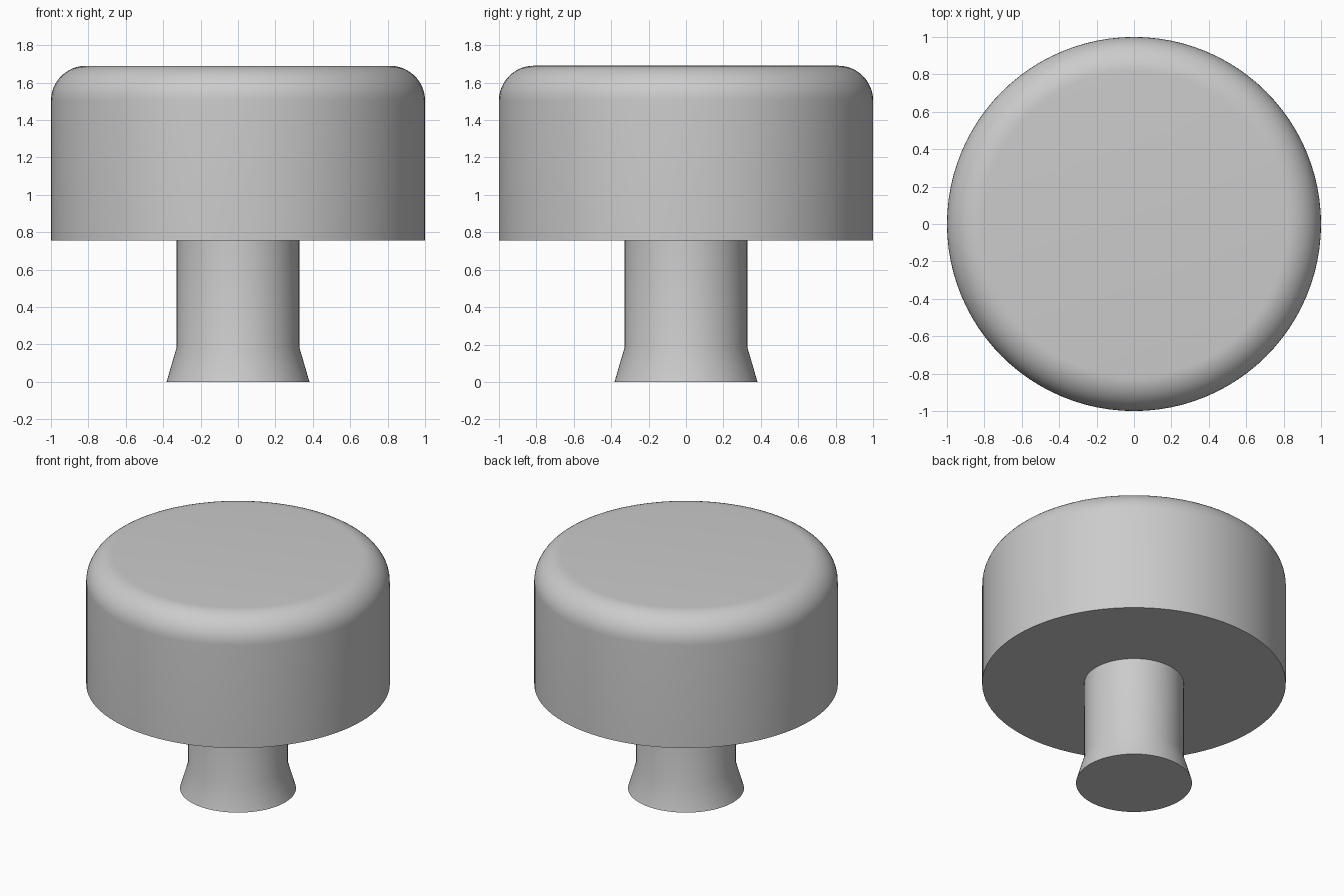
import bpy
import bmesh
from math import sin, cos, pi, radians

cube = bpy.data.objects.get("Cube")
if cube:
    bpy.data.objects.remove(cube, do_unlink=True)

SIDES = 96
CAP_RADIUS, CAP_BOTTOM, CAP_TOP, FILLET = 1.0, 0.757, 1.69, 0.187
STEM_RADIUS, FOOT_RADIUS, FLARE_TOP = 0.328, 0.382, 0.185

grey = bpy.data.materials.new("grey")
grey.use_nodes = True
grey.diffuse_color = (0.6, 0.6, 0.6, 1)
grey.node_tree.nodes["Principled BSDF"].inputs["Base Color"].default_value = (0.6, 0.6, 0.6, 1)


def lathe(name, profile):
    """Turn a (radius, height) profile around z, closing both ends."""
    bm = bmesh.new()
    angles = [2 * pi * i / SIDES for i in range(SIDES)]
    rings = [[bm.verts.new((r * cos(a), r * sin(a), z)) for a in angles] for r, z in profile]
    for low, high in zip(rings, rings[1:]):
        for i in range(SIDES):
            j = (i + 1) % SIDES
            bm.faces.new((low[i], low[j], high[j], high[i]))
    bm.faces.new(rings[0][::-1])
    bm.faces.new(rings[-1])
    mesh = bpy.data.meshes.new(name)
    bm.to_mesh(mesh)
    bm.free()
    mesh.materials.append(grey)
    obj = bpy.data.objects.new(name, mesh)
    bpy.context.collection.objects.link(obj)
    bpy.ops.object.select_all(action="DESELECT")
    obj.select_set(True)
    bpy.context.view_layer.objects.active = obj
    bpy.ops.object.shade_smooth_by_angle(angle=radians(30))
    return obj


# Wide cap with a rounded top edge
STEPS = 12
rounded_edge = [(CAP_RADIUS - FILLET + FILLET * cos(t), CAP_TOP - FILLET + FILLET * sin(t))
                for t in (pi / 2 * k / STEPS for k in range(STEPS + 1))]
lathe("cap", [(CAP_RADIUS, CAP_BOTTOM)] + rounded_edge)

# Straight stem flaring out to the foot
lathe("stem", [(FOOT_RADIUS, 0), (STEM_RADIUS, FLARE_TOP), (STEM_RADIUS, CAP_BOTTOM)])
